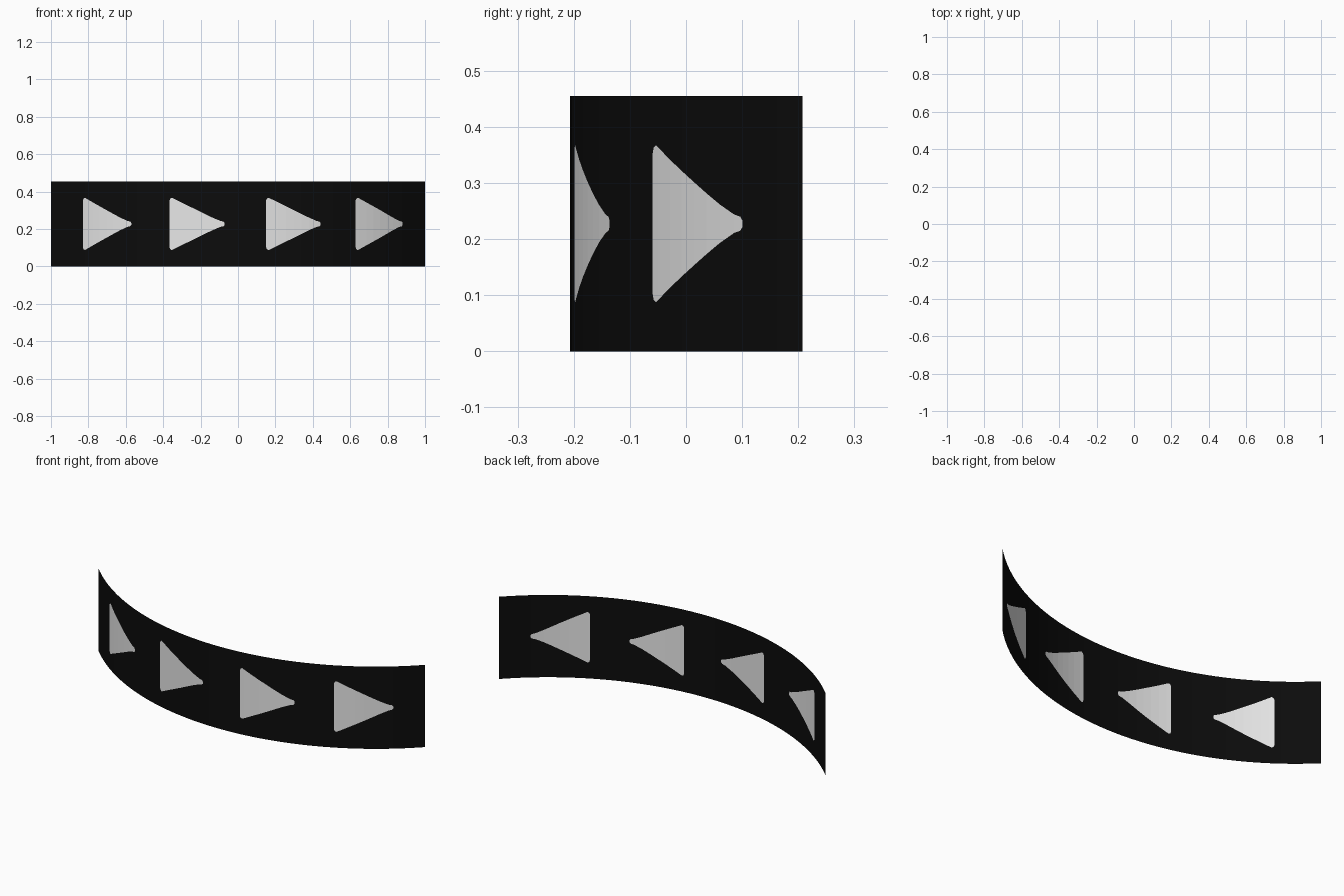
import bpy, bmesh, math

if "Cube" in bpy.data.objects:
    bpy.data.objects.remove(bpy.data.objects["Cube"])

R = math.sqrt(2)            # quarter-circle arc with a chord of 2
CY = R - 0.207              # arc centre in y
H, MID = 0.455, 0.2275      # sheet height and arrow centre line
STARTS = [-35.9, -15.0, 6.1, 26.4]   # left edge of each arrow, degrees
WIDTH = 12.1                # arrow length, degrees
# arrow half-height along its length (slightly rounded corners)
PROFILE = [(0, .125), (.015, .136), (.045, .140), (.08, .135), (.22, .1145), (.36, .0945),
           (.50, .0745), (.64, .054), (.78, .034), (.92, .0165), (.98, .0125), (1, .006)]


def material(name, rgb):
    m = bpy.data.materials.new(name)
    m.diffuse_color = (*rgb, 1)
    m.use_nodes = True
    m.node_tree.nodes["Principled BSDF"].inputs["Base Color"].default_value = m.diffuse_color
    return m


bm = bmesh.new()


def column(deg, heights):
    a = math.radians(deg)
    return [bm.verts.new((R * math.sin(a), CY - R * math.cos(a), z)) for z in heights]


def plain(a0, a1):
    # black stretch of sheet between arrows
    n = max(1, round((a1 - a0) / 1.4))
    cols = [column(a0 + (a1 - a0) * i / n, (0, H)) for i in range(n + 1)]
    for p, q in zip(cols, cols[1:]):
        bm.faces.new((p[0], q[0], q[1], p[1]))


def arrow(a0):
    # sheet stretch with a white triangle cut into it
    cols = [column(a0 + WIDTH * t, (0, MID - h, MID + h, H)) for t, h in PROFILE]
    for p, q in zip(cols, cols[1:]):
        for k in range(3):
            f = bm.faces.new((p[k], q[k], q[k + 1], p[k + 1]))
            f.material_index = 1 if k == 1 else 0


edge = -45
for s in STARTS:
    plain(edge, s)
    arrow(s)
    edge = s + WIDTH
plain(edge, 45)
bmesh.ops.remove_doubles(bm, verts=bm.verts, dist=1e-5)

mesh = bpy.data.meshes.new("curved_arrow_sign")
bm.to_mesh(mesh)
bm.free()
mesh.materials.append(material("black_board", (0.0035, 0.0035, 0.0035)))
mesh.materials.append(material("white_arrow", (0.8, 0.8, 0.8)))
sign = bpy.data.objects.new("curved_arrow_sign", mesh)
bpy.context.collection.objects.link(sign)
